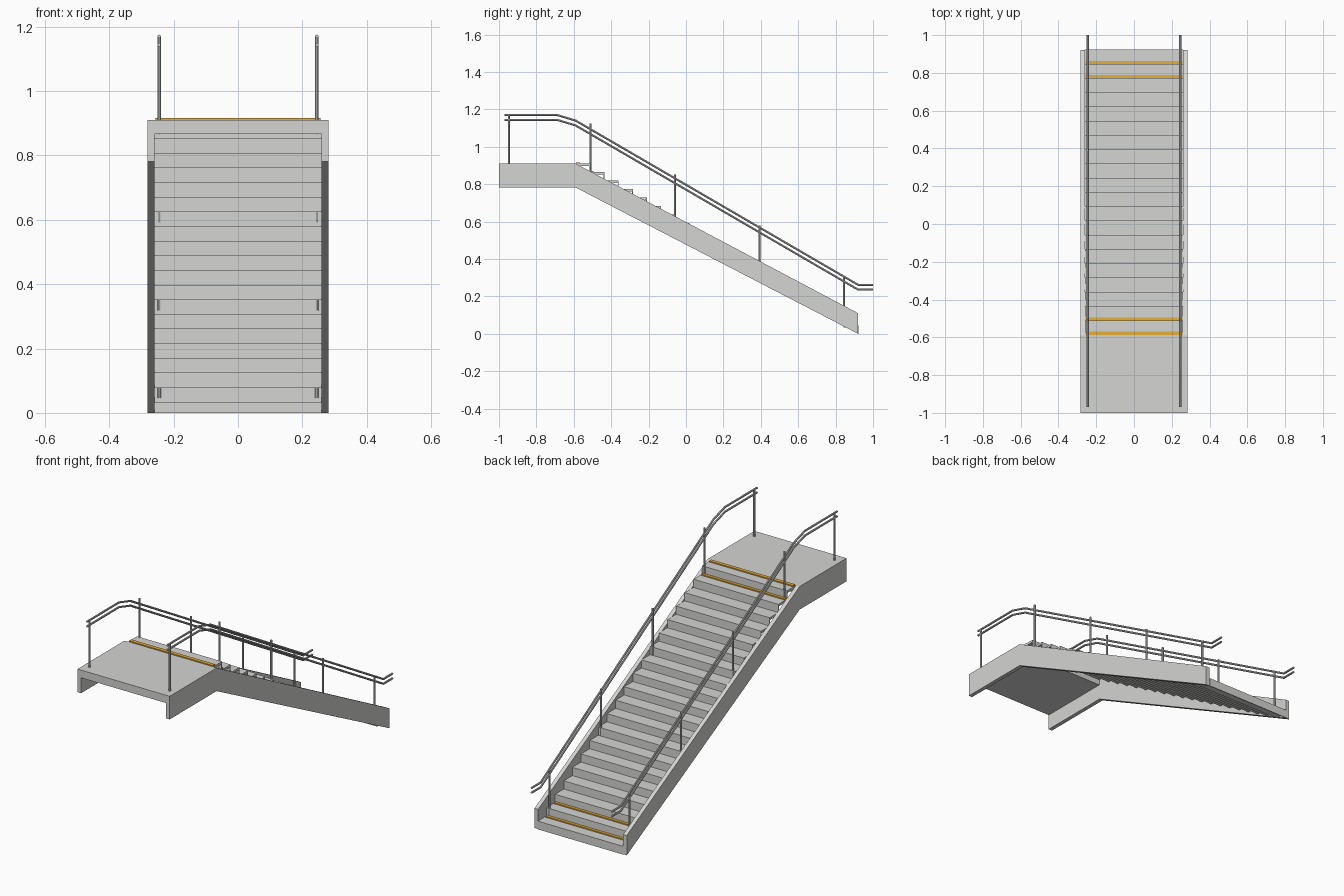
import bpy
import bmesh
from mathutils import Vector

cube = bpy.data.objects.get("Cube")
if cube:
    bpy.data.objects.remove(cube, do_unlink=True)


def material(name, rgb):
    mat = bpy.data.materials.new(name)
    mat.use_nodes = True
    color = (*rgb, 1.0)
    mat.diffuse_color = color
    mat.node_tree.nodes["Principled BSDF"].inputs["Base Color"].default_value = color
    return mat


CONCRETE = material("concrete grey", (0.66, 0.66, 0.645))
STEEL = material("steel grey", (0.62, 0.62, 0.62))
YELLOW = material("warning yellow", (0.83, 0.45, 0.04))


def finish(name, bm, mat):
    bmesh.ops.recalc_face_normals(bm, faces=bm.faces)
    mesh = bpy.data.meshes.new(name)
    bm.to_mesh(mesh)
    bm.free()
    mesh.materials.append(mat)
    obj = bpy.data.objects.new(name, mesh)
    bpy.context.collection.objects.link(obj)
    return obj


def extrude_profile(name, points, x0, x1, mat):
    """Closed (y, z) outline extruded from x0 to x1."""
    bm = bmesh.new()
    face = bm.faces.new([bm.verts.new((x0, y, z)) for y, z in points])
    result = bmesh.ops.extrude_face_region(bm, geom=[face])
    verts = [v for v in result["geom"] if isinstance(v, bmesh.types.BMVert)]
    bmesh.ops.translate(bm, verts=verts, vec=(x1 - x0, 0, 0))
    return finish(name, bm, mat)


def box(name, half_x, y0, y1, z0, z1, mat):
    outline = [(y0, z0), (y1, z0), (y1, z1), (y0, z1)]
    return extrude_profile(name, outline, -half_x, half_x, mat)


def tube(name, points, radius, mat):
    """Round bar along a list of points."""
    curve = bpy.data.curves.new(name, "CURVE")
    curve.dimensions = "3D"
    curve.bevel_depth = radius
    curve.bevel_resolution = 2
    curve.use_fill_caps = True
    spline = curve.splines.new("POLY")
    spline.points.add(len(points) - 1)
    for p, co in zip(spline.points, points):
        p.co = (*co, 1)
    curve.materials.append(mat)
    obj = bpy.data.objects.new(name, curve)
    bpy.context.collection.objects.link(obj)
    bpy.ops.object.select_all(action="DESELECT")
    obj.select_set(True)
    bpy.context.view_layer.objects.active = obj
    bpy.ops.object.convert(target="MESH")
    bpy.ops.object.shade_smooth_by_angle()


TOP = 0.91           # landing height
BEND = -0.59         # where the landing meets the flight
STEPS = 20
RISE = TOP / STEPS
RUN = 0.0755
FIRST_EDGE = -0.511  # front edge of the highest tread
TREAD, RISER = 0.013, 0.0046

# Side stringers following the landing and the slope
stringer = [(-1, TOP), (BEND, TOP), (0.92, 0.11), (0.92, 0),
            (BEND, 0.782), (-1, 0.782)]
for side, s in (("left", 1), ("right", -1)):
    extrude_profile(side + "_stringer", stringer, s * 0.26, s * 0.282, CONCRETE)

# Landing slab
box("landing_slab", 0.26, -1, BEND, 0.867, TOP, CONCRETE)

# Flight of thin folded treads and risers, as one closed zigzag outline
upper, lower = [(BEND, TOP)], [(BEND, TOP - TREAD)]
for i in range(STEPS):
    edge = FIRST_EDGE + RUN * i
    z = TOP - RISE * i
    below = max(z - RISE, 0)
    upper += [(edge, z), (edge, below)]
    lower.append((edge - RISER, z - TREAD))
    lower.append((edge - RISER, max(below - TREAD, 0)))
extrude_profile("stair_flight", upper + lower[::-1], -0.26, 0.26, CONCRETE)

# Warning strips on the landing and at the first and last steps
box("landing_warning_strip", 0.256, -0.588, -0.568, TOP, TOP + 0.006, YELLOW)
for i in (0, STEPS - 3, STEPS - 2):
    y = FIRST_EDGE + RUN * i
    z = TOP - RISE * (i + 1)
    box("step_warning_strip", 0.256, y, y + 0.016, z, z + 0.006, YELLOW)

# Handrails and posts on both sides
rail = [(-0.97, 1.17), (-0.69, 1.17), (-0.59, 1.14), (0.92, 0.262), (1.0, 0.262)]
post_feet = [(-0.947, TOP)]
post_feet += [(-0.511 + 6 * RUN * n * 0.997, TOP - RISE * (1 + 6 * n)) for n in range(4)]
for side, x in (("left", 0.245), ("right", -0.245)):
    for level, drop in (("upper", 0), ("lower", 0.026)):
        path = [Vector((x, y, z - drop)) for y, z in rail]
        tube(f"{side}_{level}_handrail", path, 0.0055, STEEL)
    for y, z in post_feet:
        tube(side + "_rail_post", [(x, y, z), (x, y, z + 0.26)], 0.0055, STEEL)
